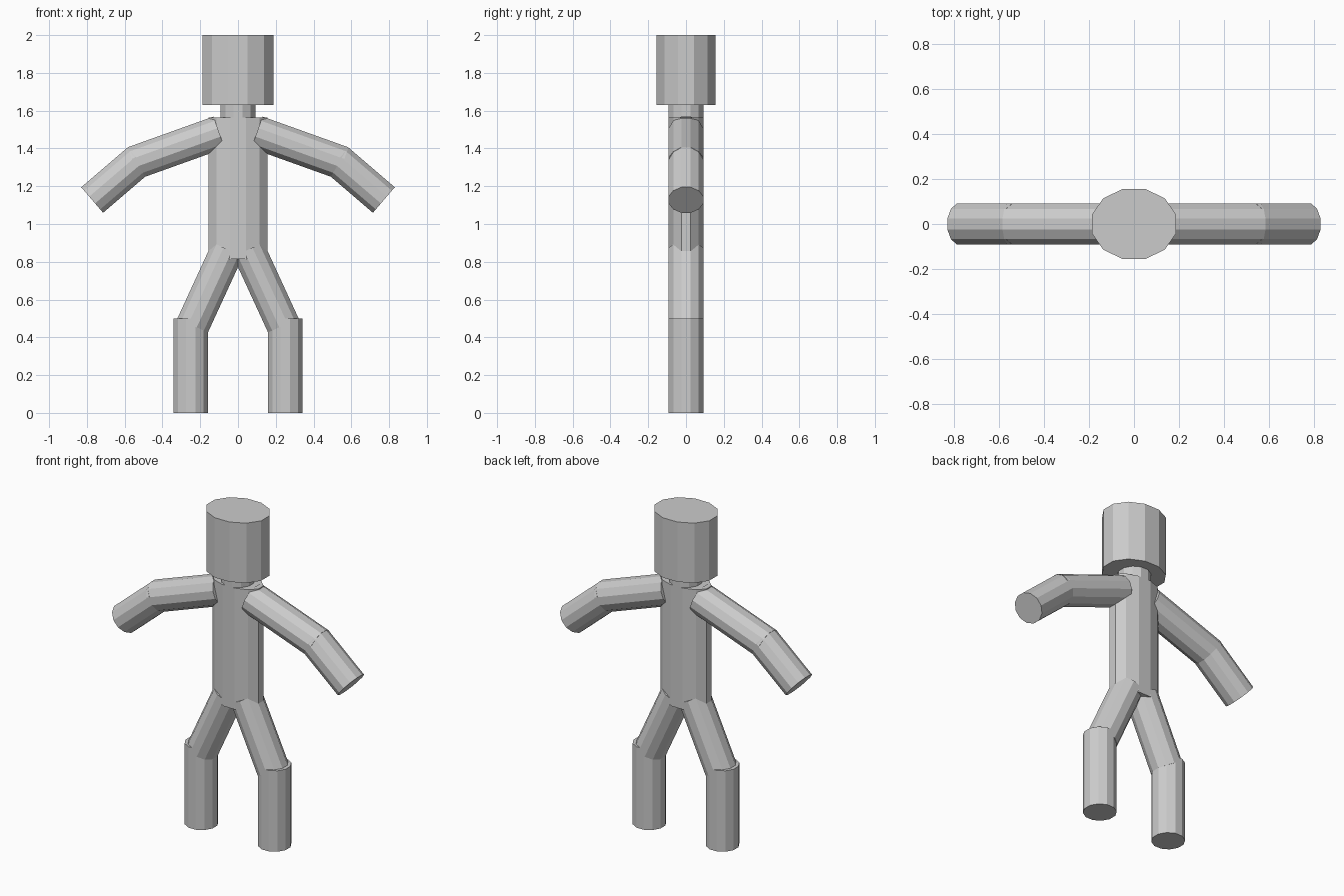
import bpy
import bmesh
import math
from mathutils import Matrix, Vector

if "Cube" in bpy.data.objects:
    bpy.data.objects.remove(bpy.data.objects["Cube"])

grey = bpy.data.materials.new("plain_grey")
grey.diffuse_color = (0.6, 0.6, 0.6, 1)
grey.use_nodes = True
grey.node_tree.nodes["Principled BSDF"].inputs["Base Color"].default_value = grey.diffuse_color

SIDES = 12
STEP = math.pi / SIDES


def tube(name, start, end, half_x, half_y):
    """Twelve-sided prism between two (x, z) points, flat facets facing front and back."""
    a, b = Vector((start[0], 0, start[1])), Vector((end[0], 0, end[1]))
    d = b - a
    grow = 1 / math.cos(STEP)  # facet distance to corner radius
    place = (Matrix.Translation((a + b) / 2)
             @ Matrix.Rotation(math.atan2(d.x, d.z), 4, 'Y')
             @ Matrix.Diagonal((half_x * grow, half_y * grow, d.length, 1))
             @ Matrix.Rotation(STEP, 4, 'Z'))
    bm = bmesh.new()
    bmesh.ops.create_cone(bm, cap_ends=True, segments=SIDES,
                          radius1=1, radius2=1, depth=1, matrix=place)
    bmesh.ops.recalc_face_normals(bm, faces=bm.faces)
    mesh = bpy.data.meshes.new(name)
    bm.to_mesh(mesh)
    bm.free()
    mesh.materials.append(grey)
    obj = bpy.data.objects.new(name, mesh)
    bpy.context.collection.objects.link(obj)
    return obj


# Head, neck and torso
tube("head", (0, 1.63), (0, 2.0), 0.187, 0.156)
tube("neck", (0, 1.54), (0, 1.66), 0.092, 0.092)
tube("torso", (0, 0.815), (0, 1.565), 0.157, 0.092)

# Limbs, one set per side
for side, s in (("left", -1), ("right", 1)):
    tube(side + "_upper_arm", (s * 0.10, 1.485), (s * 0.555, 1.322), 0.089, 0.092)
    tube(side + "_forearm", (s * 0.527, 1.337), (s * 0.772, 1.127), 0.089, 0.092)
    tube(side + "_thigh", (s * 0.055, 0.865), (s * 0.24, 0.463), 0.089, 0.092)
    tube(side + "_shin", (s * 0.25, 0.0), (s * 0.25, 0.5), 0.092, 0.092)
